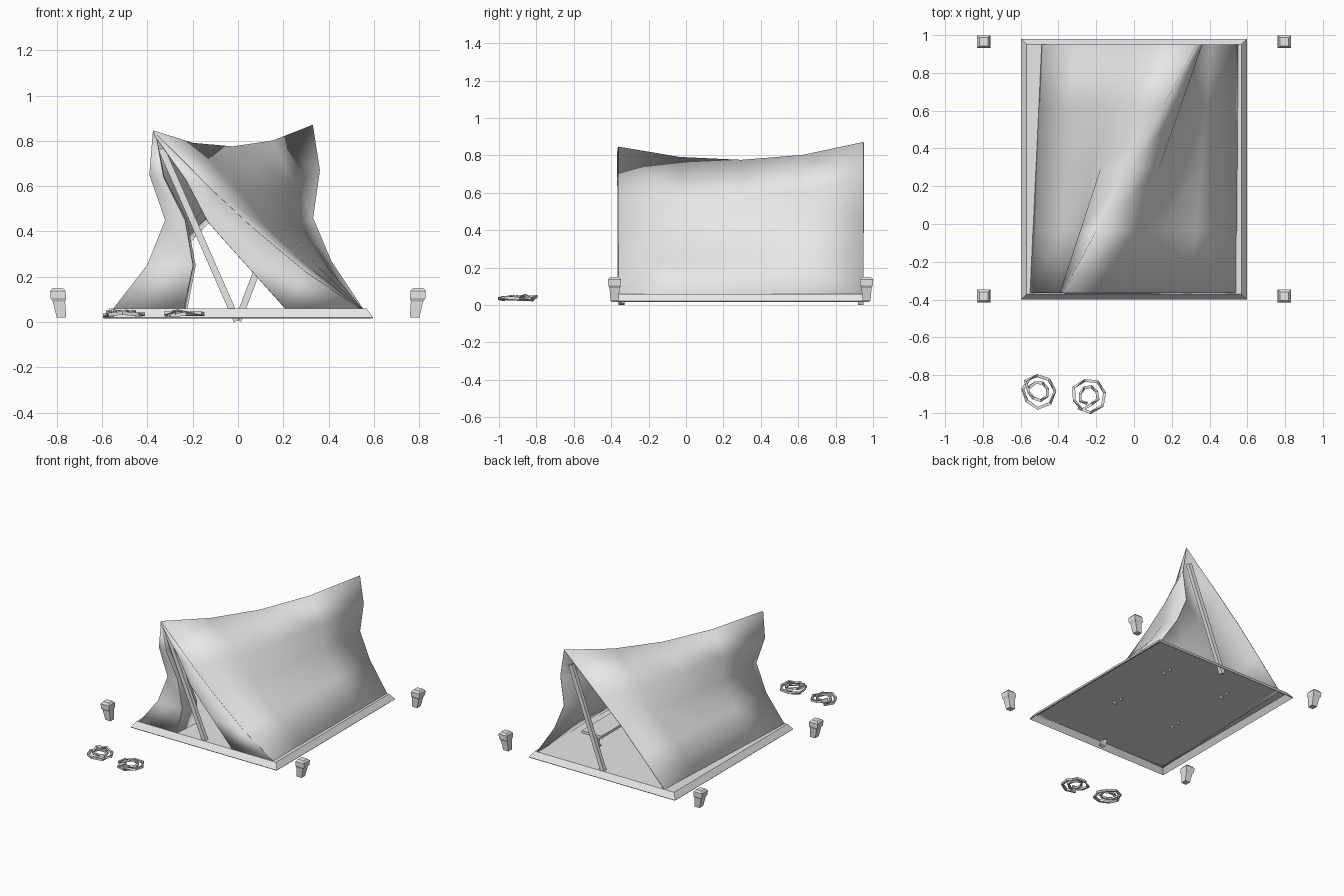
import bpy, bmesh, math, random
from mathutils import Vector

random.seed(4)
old = bpy.data.objects.get("Cube")
if old:
    bpy.data.objects.remove(old, do_unlink=True)

mat = bpy.data.materials.new("plain grey")
mat.use_nodes = True
GREY = (0.8, 0.8, 0.8, 1)
mat.diffuse_color = GREY
mat.node_tree.nodes["Principled BSDF"].inputs["Base Color"].default_value = GREY


def make(name, verts, faces, smooth=None, thickness=0, offset=0):
    mesh = bpy.data.meshes.new(name)
    mesh.from_pydata(verts, [], faces)
    bm = bmesh.new()
    bm.from_mesh(mesh)
    bmesh.ops.recalc_face_normals(bm, faces=bm.faces)
    bm.to_mesh(mesh)
    bm.free()
    mesh.materials.append(mat)
    ob = bpy.data.objects.new(name, mesh)
    bpy.context.collection.objects.link(ob)
    if smooth:
        bpy.ops.object.select_all(action='DESELECT')
        ob.select_set(True)
        bpy.context.view_layer.objects.active = ob
        bpy.ops.object.shade_smooth_by_angle(angle=math.radians(smooth))
    if thickness:
        mod = ob.modifiers.new("thickness", 'SOLIDIFY')
        mod.thickness = thickness
        mod.offset = offset
    return ob


def loft(name, rows, closed=False, start_cap=False, end_cap=False, **kw):
    """Join equal rows of points into a skin."""
    n = len(rows[0])
    verts = [tuple(p) for r in rows for p in r]
    faces = []
    for i in range(len(rows) - 1):
        for j in range(n if closed else n - 1):
            k = (j + 1) % n
            faces.append((i * n + j, i * n + k, (i + 1) * n + k, (i + 1) * n + j))
    if start_cap:
        faces.append(tuple(range(n)))
    if end_cap:
        faces.append(tuple(range(len(verts) - n, len(verts))))
    return make(name, verts, faces, **kw)


def solid(name, rows, **kw):
    return loft(name, rows, closed=True, start_cap=True, end_cap=True, **kw)


def rect(cx, cy, z, hx, hy):
    return [(cx - hx, cy - hy, z), (cx + hx, cy - hy, z),
            (cx + hx, cy + hy, z), (cx - hx, cy + hy, z)]


def tube(name, path, r, sides=4):
    """Sweep a small polygon along a path."""
    path = [Vector(p) for p in path]
    rows = []
    for i, p in enumerate(path):
        d = (path[min(i + 1, len(path) - 1)] - path[max(i - 1, 0)]).normalized()
        ref = Vector((0, 1, 0)) if abs(d.y) < 0.8 else Vector((0, 0, 1))
        a = d.cross(ref).normalized()
        b = d.cross(a)
        angles = [2 * math.pi * (k + 0.5) / sides for k in range(sides)]
        rows.append([p + r * (math.cos(t) * a + math.sin(t) * b) for t in angles])
    return solid(name, rows)


# Ground tray: sloping rim and floor sheet, hollow underneath
loft("ground_tray", [rect(0, 0.29, 0.02, 0.597, 0.69),
                     rect(0, 0.29, 0.06, 0.568, 0.66)],
     closed=True, end_cap=True, thickness=0.006, offset=-1)

# Canvas: blend a front section into a back section, with a sagging ridge
front = [(-.56, .045), (-.40, .25), (-.32, .45), (-.39, .65), (-.375, .845),
         (-.10, .57), (.06, .42), (.30, .22), (.56, .045)]
back = [(-.50, .045), (-.31, .25), (-.13, .44), (.04, .60), (.33, .87),
        (.36, .67), (.33, .46), (.41, .27), (.56, .045)]
Y0, Y1, STEPS = -0.362, 0.95, 4
rows = []
for i in range(STEPS + 1):
    t = i / STEPS
    sag = 4 * t * (1 - t)
    row = []
    for (ax, az), (bx, bz) in zip(front, back):
        z = az + (bz - az) * t
        height = (z - 0.05) / 0.8
        row.append((ax + (bx - ax) * t, Y0 + (Y1 - Y0) * t, z - 0.082 * sag * height ** 2))
    rows.append(row)
loft("canvas", rows, smooth=130, thickness=0.004)

# Door flaps: outer seam, hanging edge, and a hem folded inward
right_outer = front[4::-1]
left_outer = front[4:]
right_inner = [(-.36, .81), (-.33, .64), (-.235, .45), (-.20, .25), (-.24, .06)]
left_inner = [(-.365, .82), (-.23, .63), (-.13, .44), (.04, .25), (.21, .06)]
for name, outer, inner, fold, depth in (("right_door_flap", right_outer, right_inner, .015, .2),
                                        ("left_door_flap", left_outer, left_inner, .0, .03)):
    skin = [[(x, Y0, z) for x, z in outer], [(x, Y0 - 0.004, z) for x, z in inner],
            [(x + fold * i / 4, Y0 + depth * i / 4, z) for i, (x, z) in enumerate(inner)]]
    loft(name, skin, smooth=40, thickness=0.004)

# Leaning tent poles, passing through the floor
tube("front_pole", [(-.338, -.335, .765), (-.005, -.345, .006)], 0.021)
tube("back_pole", [(.288, .925, .765), (.0, .935, .006)], 0.021)

# Two low camp beds on crossed legs, just through the floor sheet
for side, cx in (("left", .26), ("right", -.25)):
    hw = .08 if cx > 0 else .045
    solid(side + "_bed_top", [rect(cx, .40, .17, hw, .33), rect(cx, .40, .19, hw, .33)])
    for end, y in (("back", .66), ("front", .14)):
        for s in (-1, 1):
            tube(f"{side}_bed_{end}_leg_{'a' if s < 0 else 'b'}",
                 [(cx, y + s * .04, .04), (cx, y - s * .05, .175)], 0.011)

# Corner stakes with square heads, leaning slightly outward
for sx in (-1, 1):
    for label, y in (("front", -.382), ("back", .965)):
        sections = [(.02, .021, .780), (.09, .027, .791), (.105, .034, .794),
                    (.137, .034, .796), (.150, .023, .796)]
        solid(f"{label}_{'left' if sx > 0 else 'right'}_stake",
              [rect(sx * x, y, z, h, h) for z, h, x in sections])

# Loosely coiled ropes: a wide outer loop, then a tighter inner loop
for name, cx, cy, start in (("outer_rope", -.505, -.885, 2.2), ("inner_rope", -.24, -.908, 4.0)):
    path = []
    for i in range(17):
        a = start + i * 0.82
        r = 0.088 if i < 9 else 0.05
        r += random.uniform(-.008, .004)
        path.append((cx + r * math.cos(a), cy + r * math.sin(a),
                     0.032 + 0.0008 * i + random.uniform(-.006, .008)))
    tube(name, path, 0.011)
